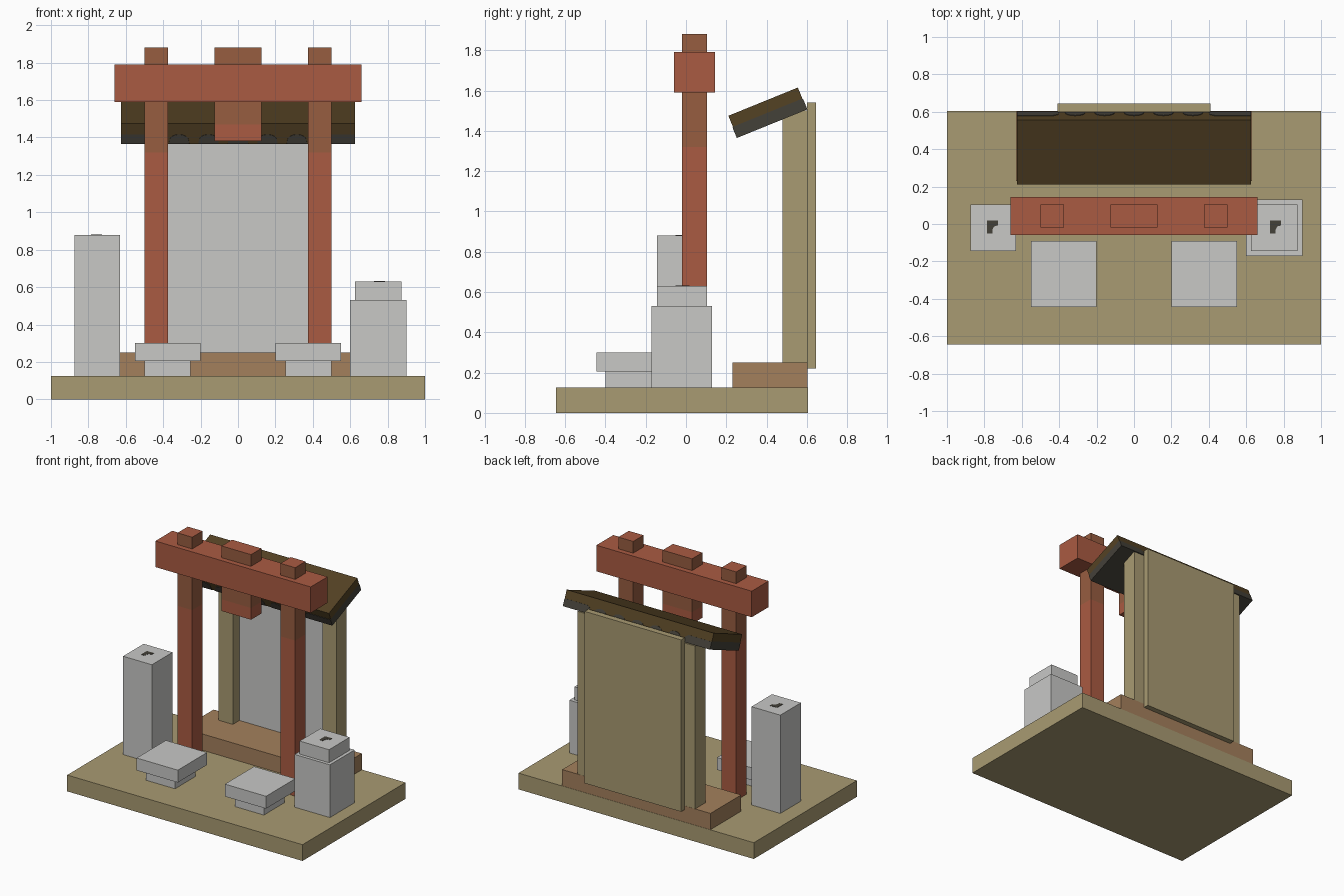
import bpy, bmesh, math
from mathutils import Matrix

cube = bpy.data.objects.get("Cube")
if cube:
    bpy.data.objects.remove(cube, do_unlink=True)


def material(name, rgb):
    lin = [((c / 255 + 0.055) / 1.055) ** 2.4 for c in rgb] + [1.0]
    m = bpy.data.materials.new(name)
    m.use_nodes = True
    m.diffuse_color = lin
    for node in m.node_tree.nodes:
        if node.type == 'BSDF_PRINCIPLED':
            node.inputs["Base Color"].default_value = lin
    return m


tan = material("tan wood", (169, 155, 114))
brown = material("plinth brown", (164, 128, 92))
red = material("red paint", (170, 91, 66))
worn = material("worn red brown", (151, 93, 64))
grey = material("pale grey stone", (200, 200, 198))
roof_brown = material("roof brown", (84, 66, 36))
dark = material("dark charcoal", (68, 65, 57))


def finish(name, bm, mats, matrix=None):
    bmesh.ops.recalc_face_normals(bm, faces=bm.faces)
    me = bpy.data.meshes.new(name)
    bm.to_mesh(me)
    bm.free()
    for m in mats:
        me.materials.append(m)
    ob = bpy.data.objects.new(name, me)
    bpy.context.collection.objects.link(ob)
    if matrix:
        ob.matrix_world = matrix
    return ob


def box(name, x, y, z, mat, cut=None, above=None, matrix=None, rule=None):
    """Box from ranges; an optional height cut gives the upper faces a second material."""
    bm = bmesh.new()
    bmesh.ops.create_cube(bm, size=1)
    for v in bm.verts:
        v.co = [r[0] if c < 0 else r[1] for c, r in zip(v.co, (x, y, z))]
    if cut is not None:
        bmesh.ops.bisect_plane(bm, geom=bm.verts[:] + bm.edges[:] + bm.faces[:],
                               plane_co=(0, 0, cut), plane_no=(0, 0, 1))
        for f in bm.faces:
            f.material_index = int(f.calc_center_median().z > cut)
    bm.normal_update()
    if rule:
        for f in bm.faces:
            f.material_index = int(rule(f))
    return finish(name, bm, [mat, above] if above else [mat], matrix)


def plate(name, outline, mat, depth, matrix):
    """Thin flat plate made from a 2D outline, raised along local z."""
    bm = bmesh.new()
    face = bm.faces.new([bm.verts.new((u, v, 0)) for u, v in outline])
    out = bmesh.ops.extrude_face_region(bm, geom=[face])
    bmesh.ops.translate(bm, vec=(0, 0, depth),
                        verts=[g for g in out["geom"] if isinstance(g, bmesh.types.BMVert)])
    return finish(name, bm, [mat], matrix)


# Ground and plinth
box("base", (-1, 1), (-0.645, 0.605), (0, 0.125), tan)
box("plinth", (-0.63, 0.63), (0.23, 0.603), (0.125, 0.25), brown)

# Shrine wall
box("wall_front", (-0.38, 0.38), (0.56, 0.6), (0.25, 1.48), grey)
box("wall_back", (-0.41, 0.41), (0.6, 0.645), (0.22, 1.54), tan)

# Sloping roof: brown over dark, with dark scallops along both long edges
L, T, W = 0.186, 0.059, 0.625
tilt = Matrix.Translation((0, 0.405, 1.49)) @ Matrix.Rotation(math.radians(22.1), 4, 'X')
box("roof_top", (-W, W), (-L, L), (0, T), roof_brown, matrix=tilt)
box("roof_underside", (-W, W), (-L, L), (-T, 0), roof_brown, above=dark, matrix=tilt,
    rule=lambda f: abs(f.normal.x) > 0.5 or f.normal.z < -0.5)
for side in (-1, 1):
    face = tilt @ Matrix.Translation((0, side * (L + (0.003 if side > 0 else 0)), -T)) \
        @ Matrix.Rotation(math.radians(90), 4, 'X')
    for i in range(-2, 3):
        arc = [(i * 0.1575 + 0.055 * math.cos(math.pi * k / 8),
                0.056 * math.sin(math.pi * k / 8) ** 0.7) for k in range(9)]
        plate("roof_scallop", arc, dark, 0.003, face)
    for s in (-1, 1):
        end = [(s * W, 0), (s * W, 0.056), (s * 0.43, 0.056), (s * 0.405, 0.04), (s * 0.4, 0)]
        plate("roof_end_scallop", end, dark, 0.003, face)

# Gate beam and centre strut
box("gate_beam", (-0.66, 0.66), (-0.06, 0.145), (1.59, 1.79), red)
box("centre_strut", (-0.125, 0.125), (-0.02, 0.105), (1.38, 1.79), red, 1.47, worn)


def red_top(f):
    return f.normal.z < 0.5


box("centre_strut_cap", (-0.125, 0.125), (-0.02, 0.105), (1.79, 1.88), red,
    above=worn, rule=red_top)

# Mirrored parts
for s, side in ((-1, "right"), (1, "left")):
    def span(a, b):
        return tuple(sorted((s * a, s * b)))
    box(side + "_wall_post", span(0.38, 0.5), (0.48, 0.602), (0.25, 1.5), tan)
    box(side + "_gate_post", span(0.375, 0.5), (-0.02, 0.105), (0.125, 1.6), red, 1.32, worn)
    box(side + "_gate_post_cap", span(0.375, 0.5), (-0.02, 0.105), (1.79, 1.88), red,
        above=worn, rule=red_top)
    box(side + "_low_stone_foot", span(0.255, 0.5), (-0.4, -0.15), (0.125, 0.205), grey)
    box(side + "_low_stone_slab", span(0.2, 0.55), (-0.445, -0.09), (0.205, 0.3), grey)

# Tall stone pillar and stepped stone pillar
box("tall_pillar", (-0.875, -0.63), (-0.145, 0.105), (0.125, 0.88), grey)
box("stepped_pillar", (0.6, 0.9), (-0.17, 0.13), (0.125, 0.53), grey)
box("stepped_pillar_cap", (0.625, 0.875), (-0.145, 0.105), (0.53, 0.63), grey)

# Small dark marks on the pillar tops
mark = [(-0.03, 0.035), (0.03, 0.035), (0.03, 0.01), (0.008, 0.003), (0, -0.015),
        (0, -0.035), (-0.03, -0.035)]
for x, z in ((-0.757, 0.88), (0.757, 0.63)):
    plate("pillar_mark", mark, dark, 0.002, Matrix.Translation((x, -0.017, z)))
